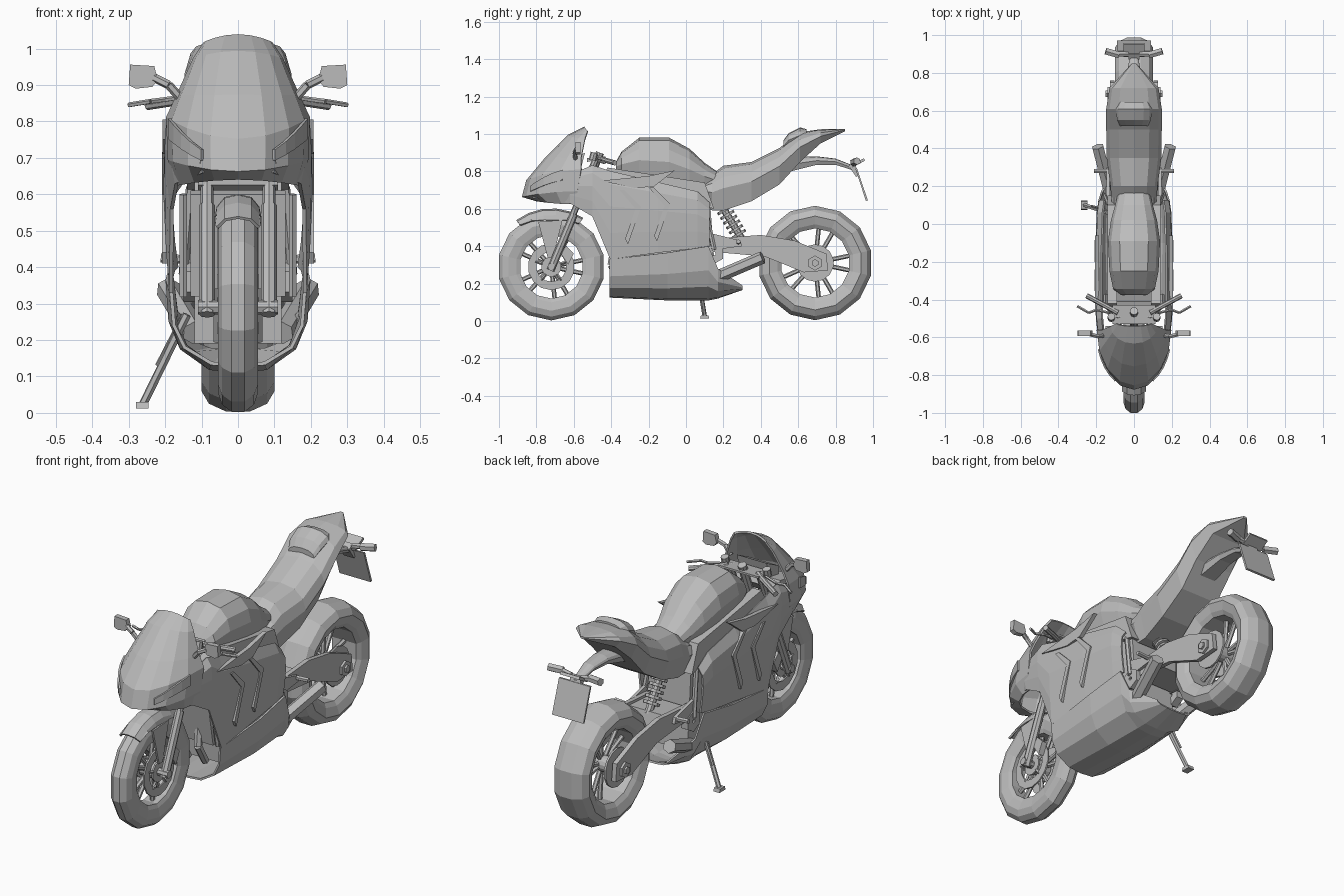
import bpy, bmesh, math
from mathutils import Vector, Matrix

if "Cube" in bpy.data.objects:
    bpy.data.objects.remove(bpy.data.objects["Cube"], do_unlink=True)

grey = bpy.data.materials.new("plain_grey")
grey.use_nodes = True
grey.diffuse_color = (.5, .5, .5, 1)
grey.node_tree.nodes["Principled BSDF"].inputs["Base Color"].default_value = grey.diffuse_color


def finish(name, bm, mirrored, thickness=0):
    bmesh.ops.recalc_face_normals(bm, faces=bm.faces)
    data = bpy.data.meshes.new(name)
    bm.to_mesh(data)
    bm.free()
    data.materials.append(grey)
    part = bpy.data.objects.new(name, data)
    bpy.context.collection.objects.link(part)
    if mirrored:
        part.modifiers.new("mirror", 'MIRROR')
    if thickness:
        shell = part.modifiers.new("shell", 'SOLIDIFY')
        shell.thickness = thickness
        shell.offset = 0


def skin(name, rows, capped=False, mirrored=True, thickness=0, loop=False):
    """Bridge rows of points with quads."""
    bm = bmesh.new()
    grid = [[bm.verts.new(point) for point in row] for row in rows]
    for first, second in zip(grid, grid[1:]):
        count = len(first)
        for i in range(count if loop else count - 1):
            j = (i + 1) % count
            bm.faces.new((first[i], first[j], second[j], second[i]))
    if capped:
        bm.faces.new(grid[0])
        bm.faces.new(grid[-1])
    finish(name, bm, mirrored, thickness)


def body(name, shape, stations, **options):
    """Scale one half section along stations of (y, top, half width, bottom)."""
    rows = [[(wide * across, y, top + (low - top) * down) for across, down in shape]
            for y, top, wide, low in stations]
    skin(name, rows, **options)


def prism(name, outline, low, high, mirrored=True, across_y=False):
    """Extrude a (y, z) outline along x, or an (x, z) outline along y."""
    def place(level):
        return [(a, level, b) if across_y else (level, a, b) for a, b in outline]
    skin(name, [place(low), place(high)], capped=True, mirrored=mirrored, loop=True)


def pipe(name, points, radius, sides=8, mirrored=True):
    bm = bmesh.new()
    for start, end in zip(points, points[1:]):
        a, b = Vector(start), Vector(end)
        turn = (b - a).to_track_quat('Z', 'Y').to_matrix().to_4x4()
        bmesh.ops.create_cone(bm, cap_ends=True, segments=sides, radius1=radius, radius2=radius,
                              depth=(b - a).length, matrix=Matrix.Translation((a + b) / 2) @ turn)
    finish(name, bm, mirrored)


def around(hub, x, radius, angle):
    """Point on a circle about an axle, measured from straight up towards the back."""
    return x, hub[0] + radius * math.sin(angle), hub[1] + radius * math.cos(angle)


def lathe(name, hub, profile, sides=14):
    """Turn a closed (x, radius) profile about the axle and mirror it."""
    bm = bmesh.new()
    grid = [[bm.verts.new(around(hub, x, radius, math.tau * k / sides)) for x, radius in profile]
            for k in range(sides)]
    for k, row in enumerate(grid):
        following = grid[(k + 1) % sides]
        for i in range(len(row)):
            bm.faces.new((row[i - 1], row[i], following[i], following[i - 1]))
    finish(name, bm, mirrored=True)


def ring(name, hub, low, high, inner, outer, sides=14):
    lathe(name, hub, [(low, inner), (high, inner), (high, outer), (low, outer)], sides)


def cowl_arc(z, nose, rear, wide, rise, first=0, last=90):
    """Quarter ellipse from the nose round to the side, climbing as it goes."""
    angles = [math.radians(first + (last - first) * k / 4) for k in range(5)]
    return [(wide * math.sin(a), rear + (nose - rear) * math.cos(a), z + rise * math.sin(a) ** 2)
            for a in angles]


# Wheels
FRONT, REAR = (-.72, .29), (.69, .31)
for label, hub, radius, wide, rim in (("front", FRONT, .287, .055, .17), ("rear", REAR, .306, .1, .185)):
    lathe(label + "_tyre", hub, [(0, radius), (wide / 3, radius), (wide * .8, radius * .93),
                                 (wide, radius * .82), (wide * .85, rim * 1.12), (wide * .7, rim), (0, rim)])
    ring(label + "_hub", hub, 0, wide * .7, .01, .04)
    for k in range(10):
        angle = math.tau * (k + (-1) ** k / 6) / 10
        pipe(label + "_spoke", [around(hub, 0, r, angle) for r in (.03, rim * 1.05)],
             radius=.012, sides=6, mirrored=False)
ring("front_brake_disc", FRONT, .044, .052, .08, .125)
ring("front_disc_carrier", FRONT, .044, .052, .02, .055, sides=10)
for k in range(5):
    pipe("front_disc_arm", [around(FRONT, .048, r, math.tau * k / 5) for r in (.05, .09)], radius=.008, sides=4)
ring("rear_sprocket", REAR, .08, .09, .05, .1)
ring("rear_disc_carrier", REAR, .07, .09, .01, .055, sides=10)
pipe("front_axle", [(-.11, *FRONT), (.11, *FRONT)], radius=.02, mirrored=False)
pipe("rear_axle", [(-.15, *REAR), (.15, *REAR)], radius=.02, sides=6, mirrored=False)

# Fork, brakes and front fender
pipe("fork_tube", [(.085, -.62, .53), (.085, -.48, .87)], radius=.018)
pipe("fork_slider", [(.085, -.725, .27), (.085, -.6, .57)], radius=.022)
prism("brake_caliper", [(-.67, .36), (-.64, .4), (-.6, .36), (-.63, .3)], .055, .085)
pipe("lower_fork_clamp", [(-.11, -.57, .64), (.11, -.57, .64)], radius=.03, sides=6, mirrored=False)
prism("upper_fork_clamp", [(-.53, .85), (-.43, .87), (-.43, .88), (-.53, .87)], 0, .115)
pipe("steering_stem", [(0, -.57, .62), (0, -.46, .9)], radius=.022, mirrored=False)
fender_angles = [math.radians(degrees) for degrees in range(-37, 38, 14)]
skin("front_fender", [[around(FRONT, x, radius, angle) for x, radius in
                       ((0, .308), (.035, .3), (.055, .275), (.06, .245 + .05 * abs(angle)))]
                      for angle in fender_angles], thickness=.008)
prism("fender_bracket", [(-.79, .53), (-.66, .54), (-.71, .34), (-.74, .34)], .056, .065)

# Nose cowl and windscreen
cowl_rows = ((1.035, -.54, -.525, .09, -.02), (.99, -.63, -.54, .12, -.02), (.87, -.75, -.56, .165, 0),
             (.75, -.85, -.56, .193, .06), (.665, -.873, -.58, .188, .03), (.645, -.8, -.58, .165, -.02))
skin("nose_cowl", [cowl_arc(*row) for row in cowl_rows], thickness=.01)
skin("headlight", [cowl_arc(z, nose=-.87, rear=-.57, wide=.197, rise=rise, first=30, last=72)
                   for z, rise in ((.67, .09), (.69, .13))], thickness=.009)
prism("dashboard", [(-.64, .85), (-.54, .9), (-.56, .82), (-.64, .8)], 0, .085)
prism("cowl_bulkhead", [(-.68, .8), (-.56, .82), (-.54, .78), (-.64, .7)], 0, .15)

# Side fairing and belly pan
panel_shape = [(.85, 0), (.98, .15), (1, .4), (.97, .7), (.92, 1)]
body("side_fairing", panel_shape, [
    (-.82, .7, .1, .66), (-.62, .78, .183, .63), (-.5, .83, .197, .56), (-.405, .8, .2, .33),
    (-.15, .74, .2, .365), (.06, .69, .193, .39), (.125, .63, .183, .4)], thickness=.01)
pan_shape = [(1, 0), (.96, .45), (.8, .75), (.4, .97), (0, 1)]
body("belly_pan", pan_shape, [
    (-.41, .33, .183, .13), (-.1, .365, .194, .115), (.12, .4, .185, .115),
    (.17, .28, .17, .125), (.3, .19, .1, .17)], thickness=.01)
for shift in (0, .155):
    vent = [(-.355, .7), (-.33, .7), (-.24, .61), (-.31, .41), (-.325, .44), (-.27, .6)]
    prism("fairing_vent", [(y + shift, z + shift / 10) for y, z in vent], .185, .209)
prism("fairing_wing", [(-.46, .75), (-.2, .775), (-.06, .805), (-.17, .72), (-.27, .71)], .185, .207)

# Engine, radiator and frame
prism("engine", [(-.3, .19), (-.32, .6), (-.3, .74), (.05, .74), (.13, .62), (.16, .2)], 0, .12)
prism("radiator", [(-.39, .32), (-.44, .6), (-.41, .61), (-.36, .32)], 0, .13)
prism("frame_spar", [(-.48, .72), (-.42, .82), (.1, .74), (.15, .6), (-.3, .7)], .09, .14)
pipe("header_pipe", [(.045, -.38, .42), (.05, -.4, .3), (.05, -.34, .2)], radius=.02, sides=6)
pipe("radiator_hose", [(.15, -.43, .6), (.15, -.38, .32)], radius=.012, sides=6)
ring("engine_cover", (.15, .36), .11, .15, .01, .055, sides=6)

# Fuel tank, seat and tail
pod_shape = [(0, 0), (.55, .06), (.88, .25), (1, .5), (.75, 1), (0, 1)]
body("fuel_tank", pod_shape, [
    (-.375, .85, .07, .8), (-.345, .905, .11, .77), (-.25, .98, .13, .74), (-.09, .98, .138, .72),
    (.02, .92, .122, .7), (.1, .845, .1, .7), (.18, .79, .08, .7)], capped=True)
body("seat_and_tail", pod_shape, [
    (.04, .71, .12, .68), (.14, .785, .12, .59), (.2, .83, .125, .59), (.35, .85, .145, .64),
    (.5, .925, .147, .73), (.61, 1.01, .147, .85), (.72, 1.025, .13, .95), (.85, 1.027, .012, 1.015)],
    capped=True)
body("passenger_pad", pod_shape, [
    (.52, .965, .075, .9), (.55, 1.005, .09, .93), (.61, 1.035, .095, .95), (.645, 1.025, .08, .97)],
    capped=True)
body("tail_bracket", pod_shape, [
    (.56, .875, .06, .8), (.7, .88, .045, .835), (.8, .868, .035, .835), (.91, .825, .02, .8)], capped=True)
prism("number_plate", [(.905, .815), (.915, .815), (.972, .645), (.962, .642)], 0, .09)
prism("plate_stem", [(.87, .83), (.9, .85), (.925, .78), (.91, .77)], 0, .03)
prism("tail_lamp", [(.885, .835), (.95, .87), (.958, .858), (.89, .82)], 0, .055)
pipe("turn_signal_stalk", [(.03, .9, .84), (.08, .9, .848)], radius=.014, sides=6)
pipe("turn_signal", [(.08, .895, .848), (.15, .915, .855)], radius=.02, sides=6)

# Swingarm, shock and exhausts
prism("swingarm", [(.14, .44), (.4, .46), (.58, .43), (.75, .36), (.76, .27), (.63, .26),
                   (.42, .345), (.14, .37)], .104, .128)
prism("swingarm_bridge", [(.16, .43), (.32, .44), (.34, .36), (.16, .37)], 0, .11)
ring("axle_adjuster", REAR, .12, .14, .01, .04, sides=6)
shock_top, shock_foot = Vector((0, .17, .65)), Vector((0, .31, .42))
pipe("shock_absorber", [shock_top, shock_foot], radius=.02, mirrored=False)
for k in range(2, 8):
    coil = [shock_top.lerp(shock_foot, (k + step) / 9) for step in (0, .5)]
    pipe("shock_spring_coil", coil, radius=.042, sides=10, mirrored=False)
pipe("exhaust", [(.12, .13, .22), (.192, .41, .34)], radius=.034, sides=6)
pipe("rearset_strut", [(.13, .1, .62), (.15, .15, .38)], radius=.013, sides=6)
prism("rearset_plate", [(.13, .47), (.29, .43), (.3, .4), (.15, .38)], .13, .145)
pipe("footpeg", [(.13, .28, .42), (.212, .28, .425)], radius=.012, sides=6)

# Handlebars, levers and mirrors
pipe("handlebar", [(.085, -.47, .875), (.12, -.45, .865), (.25, -.38, .845)], radius=.014)
pipe("control_lever", [(.13, -.47, .87), (.2, -.455, .86), (.24, -.47, .855), (.3, -.435, .845)],
     radius=.007, sides=5)
pipe("fluid_reservoir", [(.12, -.5, .86), (.12, -.49, .9)], radius=.02)
pipe("mirror_stalk", [(.155, -.59, .86), (.19, -.595, .9), (.23, -.585, .92)], radius=.012, sides=6)
prism("mirror_housing", [(.22, .915), (.23, .952), (.296, .956), (.3, .9), (.28, .89), (.235, .895)],
      low=-.592, high=-.565, across_y=True)

# Kickstand
pipe("kickstand_leg", [(-.14, .06, .27), (-.26, .1, .025)], radius=.012, sides=6, mirrored=False)
pipe("kickstand_spring", [(-.15, .075, .27), (-.222, .095, .13)], radius=.006, sides=5, mirrored=False)
prism("kickstand_foot", [(.075, .012), (.125, .012), (.12, .03), (.08, .03)], -.28, -.245, mirrored=False)
